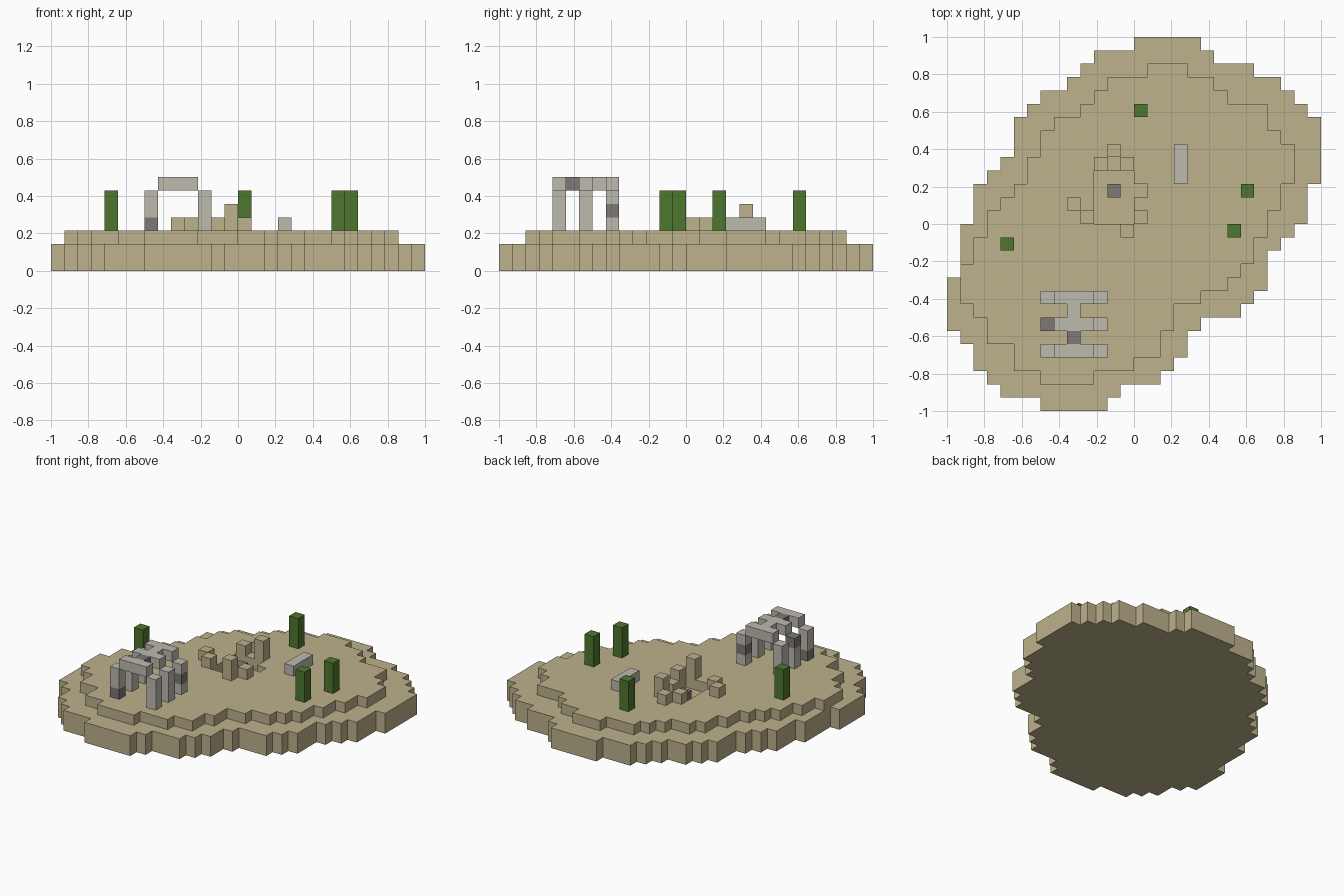
import bpy
import bmesh
import math

default_cube = bpy.data.objects.get("Cube")
if default_cube:
    bpy.data.objects.remove(default_cube, do_unlink=True)

CELLS = 28
UNIT = 2 / CELLS


def make_material(name, rgb):
    mat = bpy.data.materials.new(name)
    mat.use_nodes = True
    colour = (*rgb, 1)
    mat.diffuse_color = colour
    mat.node_tree.nodes["Principled BSDF"].inputs["Base Color"].default_value = colour
    return mat


sand = make_material("sand", (0.51, 0.445, 0.265))
pale_stone = make_material("pale stone", (0.51, 0.49, 0.42))
dark_stone = make_material("dark stone", (0.2, 0.19, 0.18))
cactus_green = make_material("cactus green", (0.078, 0.184, 0.026))


def block_mesh(name, cells, low, high, material):
    """Raise a set of (column, row) grid cells into one clean solid; rows run from back to front."""
    bm = bmesh.new()
    for col, row in cells:
        corners = [(col, row + 1), (col + 1, row + 1), (col + 1, row), (col, row)]
        bm.faces.new([bm.verts.new((c * UNIT - 1, 1 - r * UNIT, low * UNIT)) for c, r in corners])
    bmesh.ops.remove_doubles(bm, verts=bm.verts, dist=UNIT / 100)
    raised = bmesh.ops.extrude_face_region(bm, geom=bm.faces[:])
    top = [v for v in raised["geom"] if isinstance(v, bmesh.types.BMVert)]
    bmesh.ops.translate(bm, verts=top, vec=(0, 0, (high - low) * UNIT))
    bmesh.ops.dissolve_limit(bm, angle_limit=math.radians(1), verts=bm.verts, edges=bm.edges)
    bmesh.ops.recalc_face_normals(bm, faces=bm.faces)
    mesh = bpy.data.meshes.new(name)
    bm.to_mesh(mesh)
    bm.free()
    mesh.materials.append(material)
    obj = bpy.data.objects.new(name, mesh)
    bpy.context.collection.objects.link(obj)
    return obj


def box(name, col, row, low, high, material, width=1, depth=1):
    cells = [(col + i, row + j) for i in range(width) for j in range(depth)]
    return block_mesh(name, cells, low, high, material)


def row_cells(first_row, spans):
    return {(c, first_row + i) for i, (a, b) in enumerate(spans) for c in range(a, b)}


# Stepped sand terraces: start and end column of each row
ground_spans = [
    (14, 19), (11, 20), (10, 23), (9, 25), (7, 26), (6, 27), (5, 28),
    (5, 28), (5, 28), (4, 28), (3, 28), (2, 27), (2, 27), (2, 27),
    (1, 26), (1, 25), (1, 24), (1, 24), (0, 24), (0, 23), (0, 22),
    (0, 19), (1, 18), (2, 18), (2, 17), (3, 16), (4, 13), (7, 12)]
terrace_spans = [
    (15, 18), (12, 20), (11, 21), (10, 24), (8, 24), (7, 25),
    (7, 26), (6, 26), (6, 26), (5, 25), (4, 25), (3, 24),
    (3, 24), (2, 23), (2, 23), (1, 22), (1, 21), (1, 19),
    (2, 17), (3, 17), (3, 16), (5, 16), (5, 14), (7, 11)]
pit = {(c, r) for c in range(11, 14) for r in range(10, 14)} | {(14, 11)}
block_mesh("ground", row_cells(0, ground_spans), 0, 2, sand)
block_mesh("terrace", row_cells(2, terrace_spans) - pit, 2, 3, sand)

# Sunken ruin with broken wall stubs and a stone
box("pit_stone", 12, 11, 2, 3, dark_stone)
for col, row, top in [(12, 8, 4), (11, 9, 4), (13, 9, 5), (9, 12, 4),
                      (10, 13, 4), (14, 13, 4), (13, 14, 5)]:
    box("ruin_wall", col, row, 3, top, sand)

# Fallen stone slab
box("fallen_slab", 17, 8, 3, 4, pale_stone, depth=3)

# Cacti
for col, row in [(14, 5), (22, 11), (21, 14), (4, 15)]:
    box("cactus", col, row, 3, 6, cactus_green)

# Three stone arches, some legs with one dark course
dark_courses = {(7, 23): 3, (11, 19): 4, (7, 21): 5}
for row in (19, 21, 23):
    box("arch_lintel", 8, row, 6, 7, pale_stone, width=3)
    for col in (7, 11):
        dark = dark_courses.get((col, row))
        if dark is None:
            box("arch_leg", col, row, 3, 6, pale_stone)
            continue
        for low, high, mat in [(3, dark, pale_stone), (dark, dark + 1, dark_stone),
                               (dark + 1, 6, pale_stone)]:
            if high > low:
                box("arch_leg", col, row, low, high, mat)

# Ridge stones joining the arches
box("ridge_stone", 9, 20, 6, 7, pale_stone)
box("ridge_stone", 9, 22, 6, 7, dark_stone)
